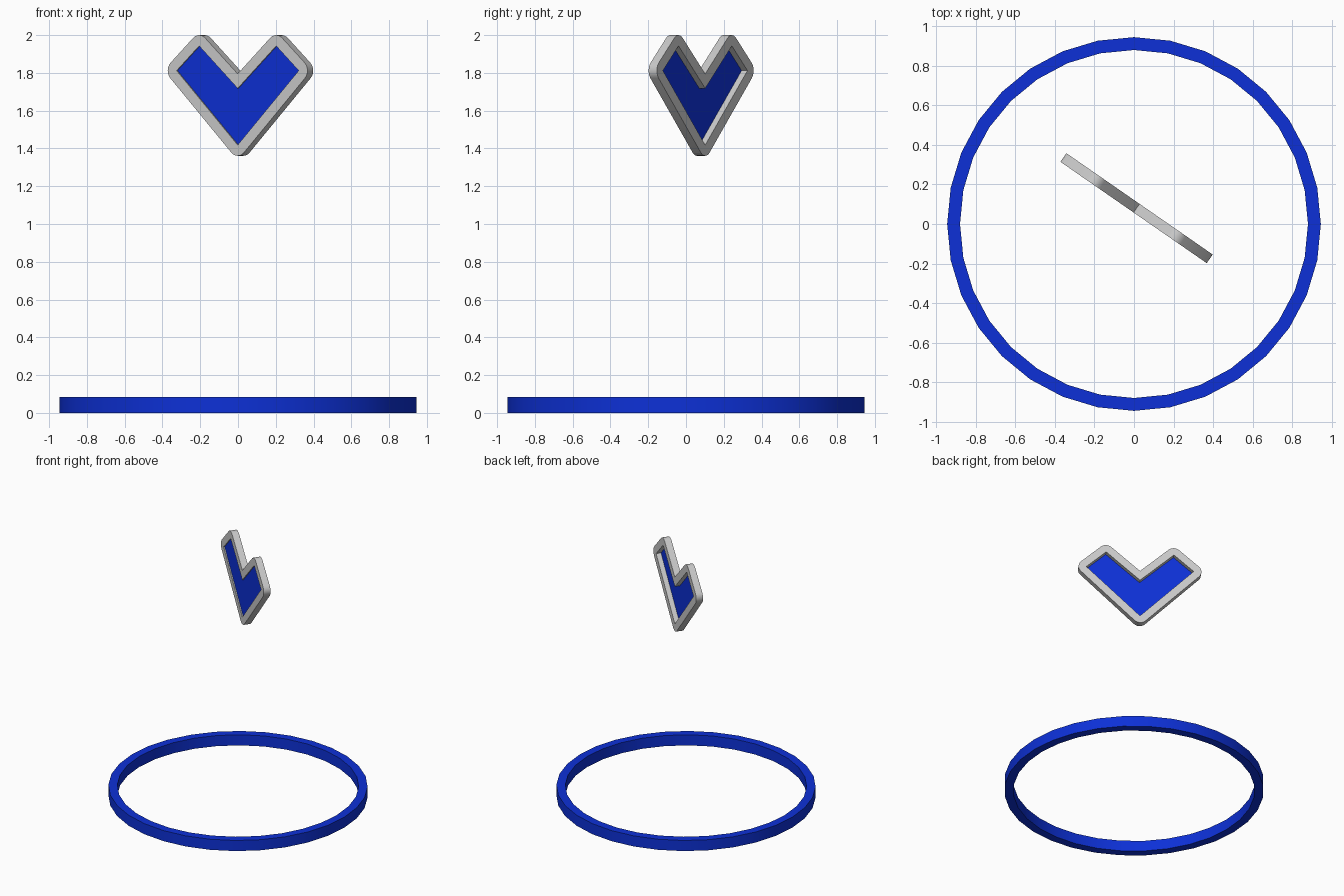
import bpy, bmesh
from math import cos, sin, radians, atan2, pi
from mathutils import Matrix

if "Cube" in bpy.data.objects:
    bpy.data.objects.remove(bpy.data.objects["Cube"])

blue = bpy.data.materials.new("blue")
blue.diffuse_color = (0.004, 0.03, 0.68, 1)
blue.use_nodes = True
blue.node_tree.nodes["Principled BSDF"].inputs["Base Color"].default_value = blue.diffuse_color


def loft_loops(name, loops, closed, material=None):
    """Skin a list of equal-length closed loops; cap the ends or close the cycle."""
    bm = bmesh.new()
    rows = [[bm.verts.new(p) for p in loop] for loop in loops]
    n = len(rows[0])
    pairs = list(zip(rows, rows[1:] + rows[:1])) if closed else list(zip(rows, rows[1:]))
    for a, b in pairs:
        for i in range(n):
            j = (i + 1) % n
            quad = []
            for v in (a[i], a[j], b[j], b[i]):
                quad.append(v)
            bm.faces.new(quad)
    if not closed:
        bm.faces.new(rows[0])
        bm.faces.new(rows[-1])
    bmesh.ops.remove_doubles(bm, verts=bm.verts, dist=1e-5)
    bmesh.ops.recalc_face_normals(bm, faces=bm.faces)
    mesh = bpy.data.meshes.new(name)
    bm.to_mesh(mesh)
    bm.free()
    obj = bpy.data.objects.new(name, mesh)
    bpy.context.collection.objects.link(obj)
    if material:
        mesh.materials.append(material)
    bpy.ops.object.select_all(action='DESELECT')
    obj.select_set(True)
    bpy.context.view_layer.objects.active = obj
    bpy.ops.object.shade_smooth_by_angle(angle=radians(30))
    return obj


# Ground ring: 32-sided band
def circle(r, z):
    return [(r * cos(2 * pi * i / 32), r * sin(2 * pi * i / 32), z) for i in range(32)]


loft_loops("ground_ring", [circle(0.945, 0), circle(0.945, 0.085),
                           circle(0.88, 0.085), circle(0.88, 0)], True, blue)

# Chevron outline, counter-clockwise from the tip
inner = [(0, 1.418), (0.393, 1.812), (0.248, 1.943), (0, 1.718),
         (-0.248, 1.943), (-0.393, 1.812)]
RIM, STEPS, HALF = 0.057, 6, 0.0265

# Offset the outline outward with rounded corners and a sharp notch
inner_loop, outer_loop = [], []
for i, (x, z) in enumerate(inner):
    px, pz = inner[i - 1]
    nx, nz = inner[(i + 1) % 6]
    a0 = atan2(z - pz, x - px) - pi / 2
    turn = (atan2(nz - z, nx - x) - pi / 2 - a0 + pi) % (2 * pi) - pi
    for k in range(STEPS + 1):
        if turn > 0:
            a, r = a0 + turn * k / STEPS, RIM
        else:
            if k:
                break
            a, r = a0 + turn / 2, RIM / cos(turn / 2)
        inner_loop.append((x, z))
        outer_loop.append((x + r * cos(a), z + r * sin(a)))


def at(loop, y):
    return [(x, y, z) for x, z in loop]


# Grey rounded frame and recessed blue panel, shallow in front and deep behind
frame = loft_loops("chevron_frame", [at(outer_loop, -HALF), at(outer_loop, HALF),
                                     at(inner_loop, HALF), at(inner_loop, -HALF)], True)
panel = loft_loops("chevron_panel", [at(inner, -HALF + 0.008), at(inner, -HALF + 0.015)],
                   False, blue)
for obj in (frame, panel):
    obj.matrix_world = Matrix.Translation((0.013, 0.08, 0)) @ Matrix.Rotation(radians(-34.7), 4, 'Z')
